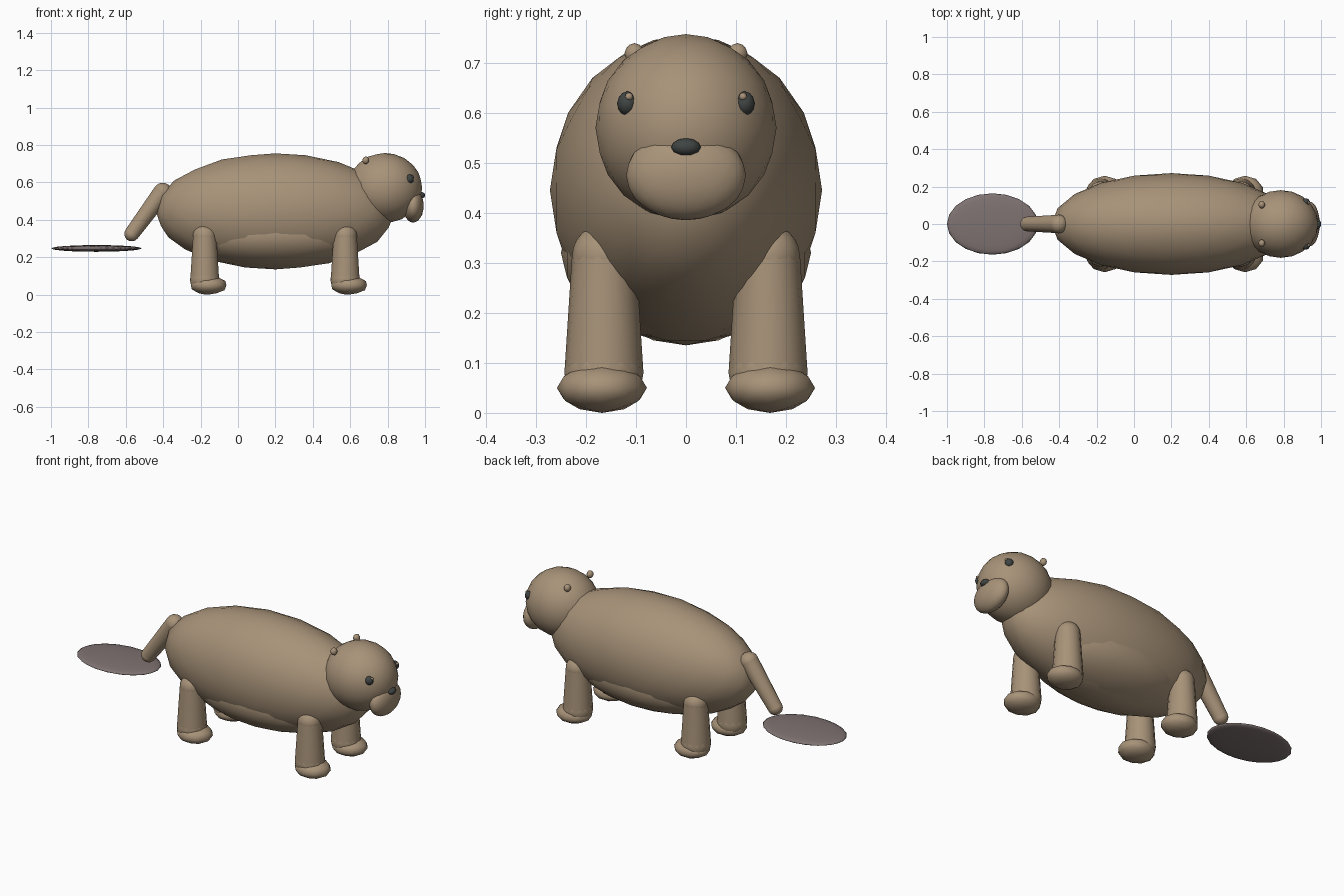
import bpy
import bmesh
from mathutils import Matrix, Vector

cube = bpy.data.objects.get("Cube")
if cube:
    bpy.data.objects.remove(cube, do_unlink=True)


def material(name, rgb):
    mat = bpy.data.materials.new(name)
    mat.use_nodes = True
    mat.diffuse_color = (*rgb, 1)
    bsdf = next(n for n in mat.node_tree.nodes if n.type == "BSDF_PRINCIPLED")
    bsdf.inputs["Base Color"].default_value = (*rgb, 1)
    return mat


FUR = material("brown fur", (0.39, 0.29, 0.19))
PADDLE = material("dark paddle skin", (0.21, 0.17, 0.165))
DARK = material("charcoal", (0.05, 0.058, 0.055))


def finish(name, bm, mat):
    mesh = bpy.data.meshes.new(name)
    bm.to_mesh(mesh)
    bm.free()
    mesh.materials.append(mat)
    mesh.shade_smooth()
    obj = bpy.data.objects.new(name, mesh)
    bpy.context.collection.objects.link(obj)
    return obj


def blob(name, centre, radii, mat=FUR, detail=3):
    """Ellipsoid made from an icosphere."""
    bm = bmesh.new()
    place = Matrix.Translation(centre) @ Matrix.Diagonal((*radii, 1))
    bmesh.ops.create_icosphere(bm, subdivisions=detail, radius=1, matrix=place)
    return finish(name, bm, mat)


def limb(name, start, end, r_start, r_end):
    """Tapered tube with a rounded cap at both ends."""
    start, end = Vector(start), Vector(end)
    axis = end - start
    turn = axis.to_track_quat("Z", "Y").to_matrix().to_4x4()
    bm = bmesh.new()
    bmesh.ops.create_cone(bm, cap_ends=False, segments=14, radius1=r_start,
                          radius2=r_end, depth=axis.length,
                          matrix=Matrix.Translation((start + end) / 2) @ turn)
    for point, radius in ((start, r_start), (end, r_end)):
        bmesh.ops.create_icosphere(bm, subdivisions=3, radius=radius,
                                   matrix=Matrix.Translation(point) @ turn)
    return finish(name, bm, FUR)


# Torso and belly
blob("body", (0.2, 0, 0.445), (0.64, 0.272, 0.31))
blob("belly", (0.2, 0, 0.32), (0.48, 0.25, 0.18))

# Head, muzzle and nose
blob("head", (0.785, 0, 0.57), (0.2, 0.181, 0.187))
blob("muzzle", (0.937, 0, 0.475), (0.056, 0.12, 0.09))
blob("nose", (0.979, 0, 0.531), (0.022, 0.03, 0.018), DARK, 2)

# Paired parts on both flanks
for side, s in (("near", -1), ("far", 1)):
    blob(f"eye_{side}", (0.917, s * 0.117, 0.618), (0.024, 0.021, 0.025), DARK, 2)
    blob(f"eye_glint_{side}", (0.934, s * 0.114, 0.632), (0.008, 0.008, 0.008), FUR, 2)
    blob(f"ear_{side}", (0.683, s * 0.103, 0.718), (0.018, 0.02, 0.021), FUR, 2)
    for end, x in (("front", 0.573), ("hind", -0.178)):
        limb(f"{end}_leg_{side}", (x, s * 0.164, 0.08), (x, s * 0.164, 0.313),
             0.079, 0.064)
        blob(f"{end}_paw_{side}", (x + 0.021, s * 0.168, 0.05),
             (0.1, 0.09, 0.05), FUR, 2)

# Tail stem and flat paddle
limb("tail_stem", (-0.568, 0, 0.325), (-0.403, 0, 0.548), 0.04, 0.05)
blob("tail_paddle", (-0.757, 0, 0.247), (0.243, 0.164, 0.018), PADDLE)
